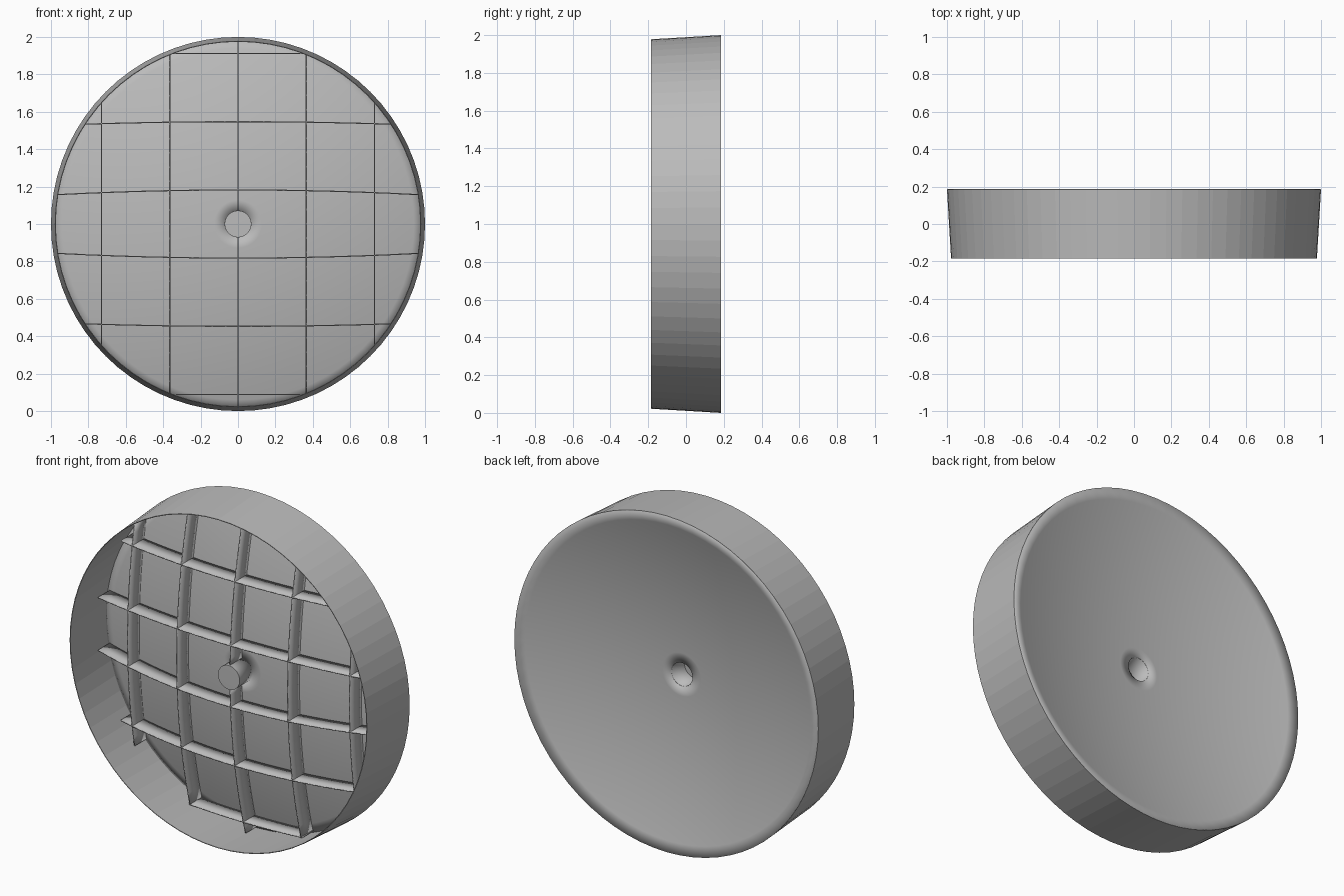
import bpy, bmesh, math
from mathutils import Vector

cube = bpy.data.objects.get("Cube")
if cube:
    bpy.data.objects.remove(cube, do_unlink=True)

grey = bpy.data.materials.new("plain grey")
grey.use_nodes = True
colour = (0.5, 0.5, 0.5, 1)
grey.diffuse_color = colour
grey.node_tree.nodes["Principled BSDF"].inputs["Base Color"].default_value = colour

SEGMENTS = 72
HALF = 0.185          # half depth of the drum
HOLE = 0.07           # radius of the central socket
CENTRE_Y = 0.035      # dish surface on the axis
RIB_DEPTH = 0.11


def dish_y(r):
    """Depth of the shallow bowl at radius r."""
    return CENTRE_Y + (HALF - CENTRE_Y) * r * r


def finish(name, bm, thickness, offset, smooth):
    bmesh.ops.remove_doubles(bm, verts=bm.verts, dist=0.0001)
    bmesh.ops.recalc_face_normals(bm, faces=bm.faces)
    mesh = bpy.data.meshes.new(name)
    bm.to_mesh(mesh)
    bm.free()
    mesh.materials.append(grey)
    obj = bpy.data.objects.new(name, mesh)
    bpy.context.collection.objects.link(obj)
    obj.location.z = 1
    solid = obj.modifiers.new("thickness", 'SOLIDIFY')
    solid.thickness = thickness
    solid.offset = offset
    if smooth:
        bpy.ops.object.select_all(action='DESELECT')
        bpy.context.view_layer.objects.active = obj
        obj.select_set(True)
        bpy.ops.object.shade_smooth_by_angle(angle=math.radians(30))
    return obj


def revolve(name, profile, thickness=0.004, offset=0, smooth=True, segments=SEGMENTS):
    """Spin (radius, y) points about the y axis."""
    bm = bmesh.new()
    verts = [bm.verts.new((r, y, 0)) for r, y in profile]
    edges = [bm.edges.new(pair) for pair in zip(verts, verts[1:])]
    bmesh.ops.spin(bm, geom=verts + edges, cent=(0, 0, 0), axis=(0, 1, 0),
                   angle=math.tau, steps=segments, use_merge=True)
    return finish(name, bm, thickness, offset, smooth)


def rib(name, point, start, end, steps=24):
    """Thin strip standing on the bowl; point(t) gives its x and z."""
    bm = bmesh.new()
    rows = []
    for i in range(steps + 1):
        x, z = point(start + (end - start) * i / steps)
        y = dish_y(math.hypot(x, z))
        rows.append([bm.verts.new((x, y - d, z)) for d in (0, RIB_DEPTH)])
    for a, b in zip(rows, rows[1:]):
        bm.faces.new((a[0], b[0], b[1], a[1]))
    finish(name, bm, 0.006, 0, True)


# Tapered outer wall, open at the front
revolve("outer_wall", [(0.976, -HALF), (0.998, HALF)], smooth=False)

# Concave back dish with a central hole
radii = [HOLE + (0.998 - HOLE) * i / 16 for i in range(17)]
revolve("back_dish", [(r, dish_y(r)) for r in radii])

# Hollow central boss, closed at the front
boss_front = CENTRE_Y - 0.12
revolve("centre_boss", [(HOLE, dish_y(HOLE)), (HOLE, boss_front), (0, boss_front)],
        segments=40)

# Upright ribs, the middle one broken by the boss
for n, x in enumerate((-0.73, -0.365, 0.365, 0.73)):
    reach = math.sqrt(0.985 ** 2 - x * x)
    rib(f"upright_rib_{n + 1}", lambda t, x=x: (x, t), -reach, reach)
for side, label in ((-1, "lower"), (1, "upper")):
    rib(f"middle_rib_{label}", lambda t: (0, t), side * HOLE, side * 0.985)

# Level ribs, bowed slightly toward the centre line at their ends
for side, label in ((-1, "lower"), (1, "upper")):
    for n, (z, bow) in enumerate(((0.182, 0.027), (0.547, 0.02), (0.912, 0))):
        reach = math.sqrt(0.985 ** 2 - z * z)
        rib(f"{label}_level_rib_{n + 1}",
            lambda t, z=z, bow=bow, s=side: (t, s * (z - bow * t * t)), -reach, reach)
